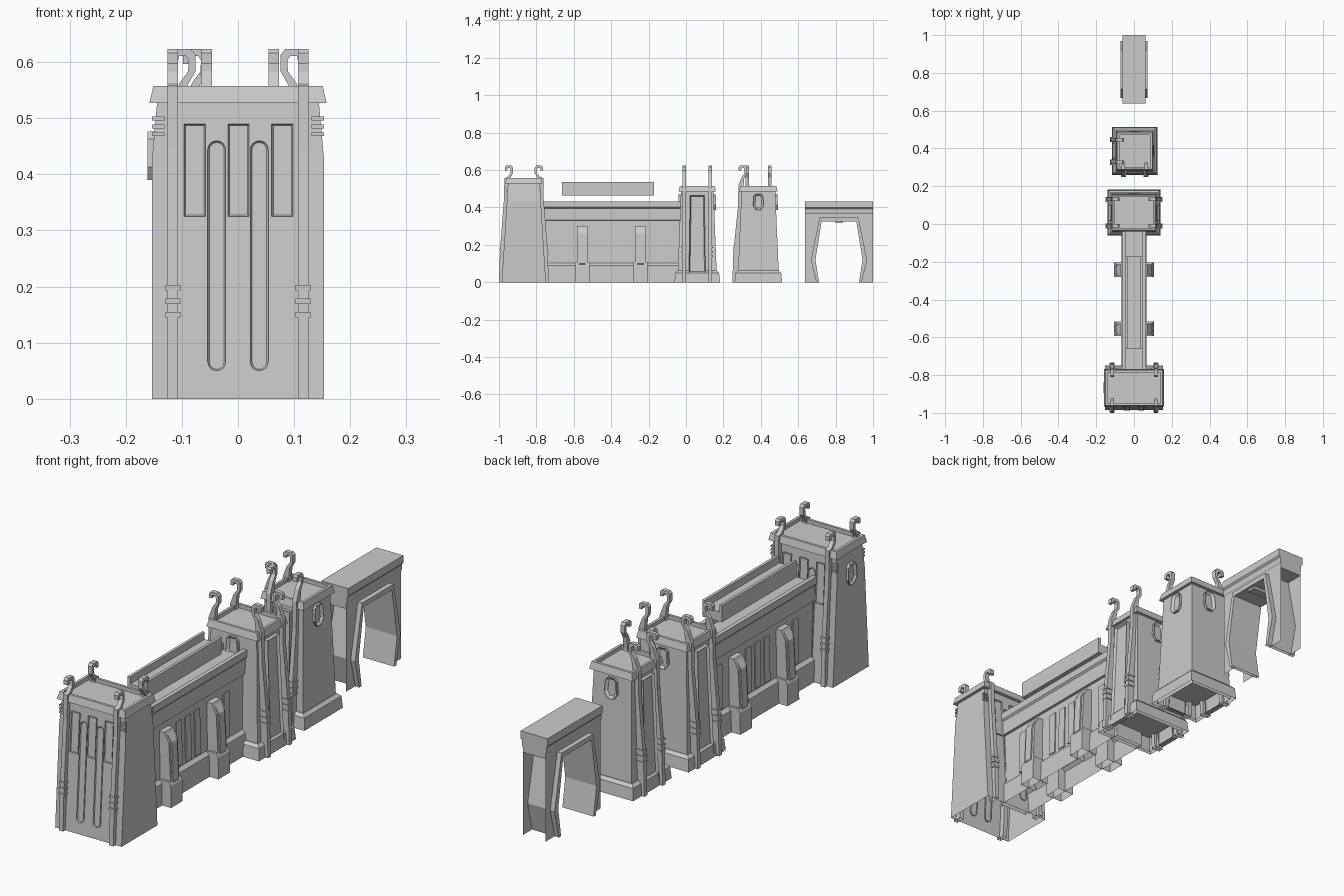
import bpy, bmesh, math
from mathutils import Matrix

if "Cube" in bpy.data.objects:
    bpy.data.objects.remove(bpy.data.objects["Cube"])

FRONT, RIGHT, BACK, LEFT = 0, 90, 180, -90


def place(x, y, deg=0):
    return Matrix.Translation((x, y, 0)) @ Matrix.Rotation(math.radians(deg), 4, 'Z')


def finish(name, bm, M=Matrix()):
    bmesh.ops.recalc_face_normals(bm, faces=bm.faces)
    bm.transform(M)
    me = bpy.data.meshes.new(name)
    bm.to_mesh(me)
    bm.free()
    ob = bpy.data.objects.new(name, me)
    bpy.context.collection.objects.link(ob)
    return ob


def skin(rings, bottom=False):
    """Join equal-length vertex rings, cap the last one (and optionally the first)."""
    bm = bmesh.new()
    vs = [[bm.verts.new(p) for p in r] for r in rings]
    n = len(vs[0])
    for a, b in zip(vs, vs[1:]):
        for i in range(n):
            bm.faces.new((a[i], a[(i + 1) % n], b[(i + 1) % n], b[i]))
    cap = bm.faces.new(vs[-1])
    if bottom:
        bm.faces.new(vs[0][::-1])
    return bm, cap


def loft(name, rings, M):
    """Stack of centred rectangles (z, half x, half y), open underneath."""
    bm, _ = skin([[(-a, -b, z), (a, -b, z), (a, b, z), (-a, b, z)] for z, a, b in rings])
    return finish(name, bm, M)


def prism(name, pts, a, b, M, open_ends=None):
    """Profile (outward, z) swept across local x; outward is local -y."""
    bm, _ = skin([[(a, -u, z) for u, z in pts], [(b, -u, z) for u, z in pts]], True)
    gone = [f for f in bm.faces if all(v.co.z < 1e-4 for v in f.verts) or
            (open_ends and abs(sum(v.co.y for v in f.verts)) > open_ends * len(f.verts))]
    bmesh.ops.delete(bm, geom=gone, context='FACES_ONLY')
    return finish(name, bm, M)


def plate(name, pts, f, t, M, border=0.0, sink=0.0):
    """Raised plate (s, z) following a sloped face f(z), optionally with a sunk middle."""
    bm, cap = skin([[(s, -f(z) + 0.006, z) for s, z in pts], [(s, -f(z) - t, z) for s, z in pts]])
    bmesh.ops.recalc_face_normals(bm, faces=bm.faces)
    if border:
        bmesh.ops.inset_region(bm, faces=[cap], thickness=border, depth=-sink)
    return finish(name, bm, M)


def rect(s, w, z0, z1):
    return [(s - w / 2, z0), (s + w / 2, z0), (s + w / 2, z1), (s - w / 2, z1)]


def slope(u0, u1, h):
    return lambda z: u0 + (u1 - u0) * z / h


def mirror(half):
    return half + [(-u, z) for u, z in reversed(half)]


def column(name, M, s, base, rim, zr, zt=0.623, w=0.019):
    """Leaning post that passes the rim and ends in a hook."""
    r = rim
    pts = [(base - 0.04, 0), (base, 0), (base - 0.005, 0.16), (r + 0.006, zr - 0.11), (r + 0.004, zr),
           (r - 0.014, zt - 0.06), (r - 0.029, zt - 0.04), (r - 0.030, zt - 0.020),
           (r - 0.025, zt - 0.012), (r - 0.013, zt - 0.012), (r - 0.010, zt - 0.026),
           (r + 0.002, zt - 0.026), (r + 0.002, zt - 0.007), (r - 0.005, zt),
           (r - 0.034, zt), (r - 0.042, zt - 0.010), (r - 0.042, zt - 0.040),
           (r - 0.028, zt - 0.064), (r - 0.022, zr - 0.01), (r - 0.03, zr - 0.04)]
    prism(name, pts, s - w / 2, s + w / 2, M)
    # three collars low on the post
    for i in range(3):
        z = zr * 0.26 + i * 0.024
        u = base - 0.005 - (base - r) * max(0, z - 0.16) / 0.35
        prism(name + "_collar", [(u - 0.03, z), (u + 0.003, z), (u + 0.003, z + 0.01), (u - 0.03, z + 0.01)],
              s - w / 2 - 0.004, s + w / 2 + 0.004, M)


def emblem(name, M, f, zc):
    pts = [(-0.014, -0.043), (0.014, -0.043), (0.029, -0.02), (0.025, 0.03), (0.014, 0.043),
           (-0.014, 0.043), (-0.025, 0.03), (-0.029, -0.02)]
    plate(name, [(s, z + zc) for s, z in pts], f, 0.011, M, 0.011, 0.009)


def rim(name, M, z0, z1, hx, hy):
    loft(name, [(z0, hx - 0.02, hy - 0.02), (z0, hx, hy), (z1, hx - 0.007, hy - 0.007),
                (z1, hx - 0.018, hy - 0.018), (z1 - 0.016, hx - 0.018, hy - 0.018)], M)


# ---- Large end tower
cx, cy = 0.0, -0.867
C = place(cx, cy)
loft("large_tower_body", [(0, .153, .118), (.43, .153, .091), (.53, .144, .085)], C)
rim("large_tower_rim", C, .527, .557, .158, .1)
face = slope(.118, .085, .53)
for deg in (FRONT, BACK):
    M = place(cx, cy, deg)
    for s in (-.116, .116):
        column("large_tower_column", M, s, .133, .1, .557)
        # notched bars wrapping the upper corners
        for z in (.468, .482, .496):
            plate("corner_bar", rect(math.copysign(.142, s), .022, z, z + .007), face, .005, M)
    for s in (-.077, .001, .079):
        plate("upper_slot", rect(s, .038, .325, .49), face, .006, M, .004, .004)
    for s in (-.038, .038):
        arc = [math.pi * i / 8 for i in range(9)]
        pts = [(s + .016 * math.cos(a), .444 + .016 * math.sin(a)) for a in arc]
        pts += [(s - .016 * math.cos(a), .066 - .016 * math.sin(a)) for a in arc]
        plate("long_capsule", pts, face, .005, M, .003, .004)
emblem("large_tower_emblem", place(cx, cy, LEFT), lambda z: .15, .433)

# ---- Middle and corner towers share one design
SQUARE = [
    ("middle_tower", 0.0, .06, .118, .1, .14, .122, (RIGHT, LEFT), .07, (FRONT, BACK)),
    ("corner_tower", .004, .387, .1, .103, .12, .127, (FRONT, LEFT), .06, (RIGHT, BACK)),
]
for name, cx, cy, rx, ry, bx, by, col_sides, s0, emblem_sides in SQUARE:
    C = place(cx, cy)
    loft(name + "_body", [(0, bx - .018, by - .016), (.49, rx - .013, ry - .013)], C)
    loft(name + "_plinth", [(0, bx, by), (.05, bx - .004, by - .005), (.062, bx - .016, by - .016)], C)
    rim(name + "_rim", C, .485, .515, rx, ry)
    for deg in col_sides:
        M = place(cx, cy, deg)
        b, r = (bx, rx) if deg in (RIGHT, LEFT) else (by, ry)
        for s in (-s0, s0):
            column(name + "_column", M, s, b + .012, r, .515)
        f = slope(b - .016, r - .013, .49)
        plate(name + "_panel", [(-.045, 0.002), (.045, 0.002), (.038, .465), (-.038, .465)],
              f, .016, M, .008, .010)
    for deg in emblem_sides:
        b, r = (bx, rx) if deg in (RIGHT, LEFT) else (by, ry)
        f = slope(b - .017, r - .013, .49)
        emblem(name + "_emblem", place(cx, cy, deg), f, .43)

# ---- Connecting wall with a walkway trough on top
W = place(0, 0, RIGHT)
prism("wall_body", mirror([(.066, 0), (.064, .09), (.05, .103), (.046, .33), (.056, .332), (.056, .395),
                           (.063, .402), (.063, .432), (.045, .432), (.045, .405)]), -.77, -.03, W)
for side in (1, -1):
    M = place(0, 0, 90 * side)
    for y in (-.555, -.243):
        # buttress with a raised front strip
        for nm, k, w in (("buttress", 0, .058), ("buttress_strip", .006, .036)):
            prism(nm, [(.03, 0), (.098 + k, .1), (.09 + k, .262), (.07 + k, .302 - 2 * k), (.03, .302 - 2 * k)],
                  side * y - w / 2, side * y + w / 2, M)
        prism("buttress_foot", [(.03, 0), (.107, 0), (.105, .09), (.096, .105), (.03, .105)],
              side * y - .038, side * y + .038, M)
    # upright panels between the buttresses
    for y in (-.65, -.46, -.4, -.34, -.148):
        plate("wall_panel", rect(side * y, .036, .11, .297), slope(.0525, .046, .33), .004, M)

# ---- Loose trough section hovering over the wall
prism("loose_walkway", mirror([(.033, .465), (.045, .465), (.045, .535), (.033, .535), (.033, .505)][1:]),
      -.662, -.172, W)

# ---- Gate
G = place(0, .818)
INNER = [(.107, 0), (.126, .12), (.093, .325)]
OUTER = [(.121, 0), (.15, .12), (.104, .345)]


def mirror_down(pts):
    return [(-u, z) for u, z in pts]


prism("gate_body", [(.181, 0), (.181, .37), (-.181, .37), (-.181, 0)] + mirror_down(INNER) + INNER[::-1],
      -.052, .052, G, .18)
prism("gate_frame", OUTER + mirror_down(OUTER)[::-1] + mirror_down(INNER) + INNER[::-1], -.072, .072, G)
prism("gate_cornice", mirror([(.052, .345), (.052, .365), (.056, .372), (.056, .393), (.062, .4), (.062, .432)]),
      .637, 1.0, W)
prism("gate_keystone", [(.025, .33), (.018, .316), (-.018, .316), (-.025, .33)], -.06, .06, G)
